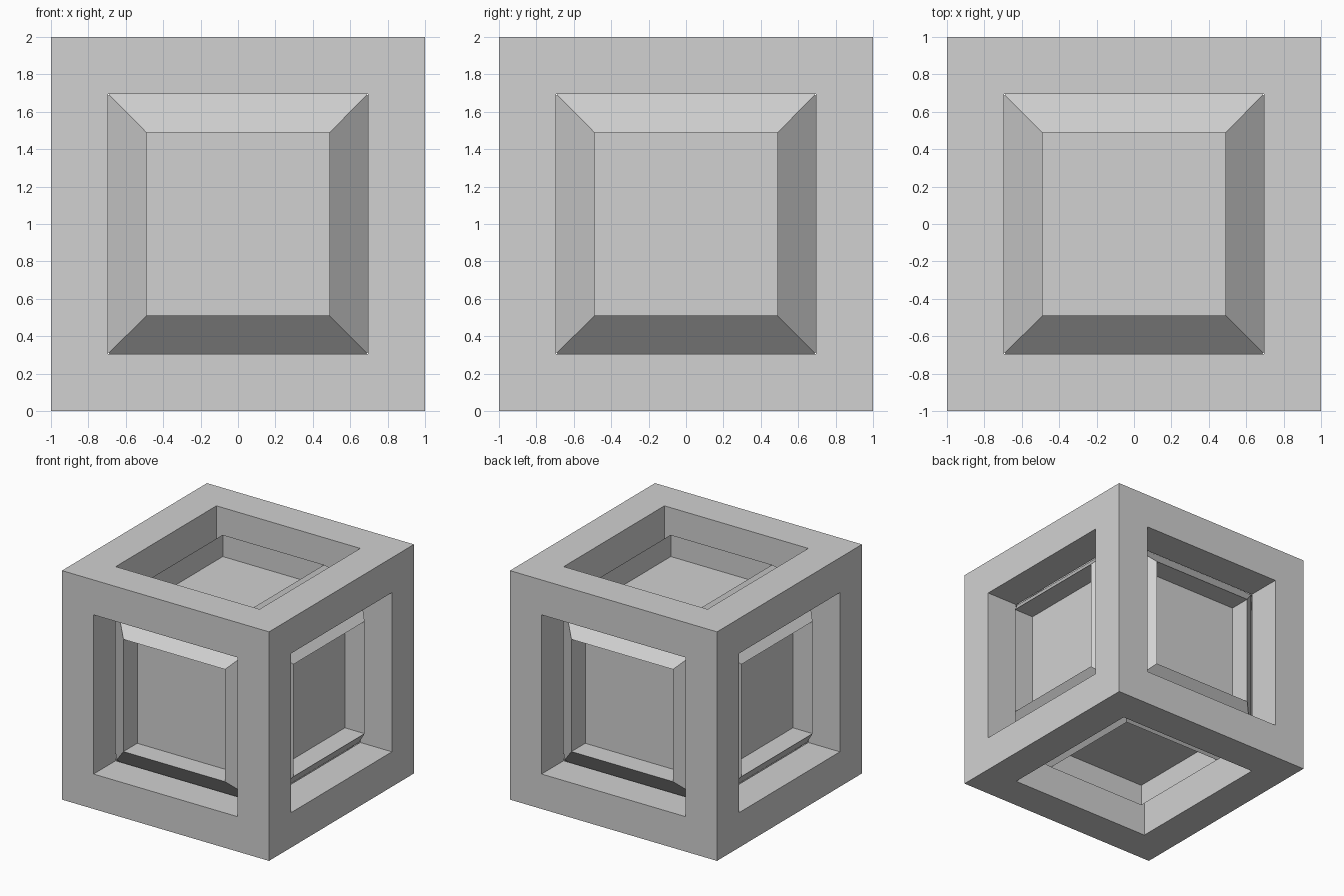
import bpy
import bmesh
from mathutils import Vector

old = bpy.data.objects.get("Cube")
if old:
    bpy.data.objects.remove(old, do_unlink=True)

grey = bpy.data.materials.new("light grey")
colour = (0.64, 0.64, 0.64, 1)
grey.diffuse_color = colour
grey.use_nodes = True
grey.node_tree.nodes["Principled BSDF"].inputs["Base Color"].default_value = colour

HALF = 1.0       # outer half size
OPENING = 0.695  # half width of each window
CORE = 0.69      # half size of the inner block
RIM = 0.49       # half width of each raised rim
RISE = 0.19      # height of the rim above the block


def stepped_cube(name, half, inner, rise, sink, open_ends):
    """Cube whose six faces are inset, raised by rise, then sunk by sink."""
    bm = bmesh.new()
    bmesh.ops.create_cube(bm, size=2 * half)
    panels = bm.faces[:]
    bmesh.ops.inset_individual(bm, faces=panels, thickness=half - inner,
                               depth=rise, use_even_offset=True)
    for panel in panels:
        normal = Vector(panel.normal)
        floor = bmesh.ops.extrude_discrete_faces(bm, faces=[panel])["faces"][0]
        bmesh.ops.translate(bm, verts=floor.verts[:], vec=-normal * sink)
        if open_ends:
            bmesh.ops.delete(bm, geom=[floor], context='FACES_ONLY')
    # Neighbouring window tunnels meet along the inside edges of the bars
    bmesh.ops.remove_doubles(bm, verts=bm.verts[:], dist=0.0005)
    if open_ends:
        bmesh.ops.recalc_face_normals(bm, faces=bm.faces[:])
    mesh = bpy.data.meshes.new(name)
    bm.to_mesh(mesh)
    bm.free()
    mesh.materials.append(grey)
    obj = bpy.data.objects.new(name, mesh)
    obj.location.z = HALF
    bpy.context.collection.objects.link(obj)
    return obj


# Outer frame of twelve square bars
stepped_cube("outer_frame", HALF, OPENING, 0.0, HALF - OPENING, True)

# Inner block with a sloped rim and a square recess on every side
stepped_cube("inner_block", CORE, RIM, RISE, RISE, False)
